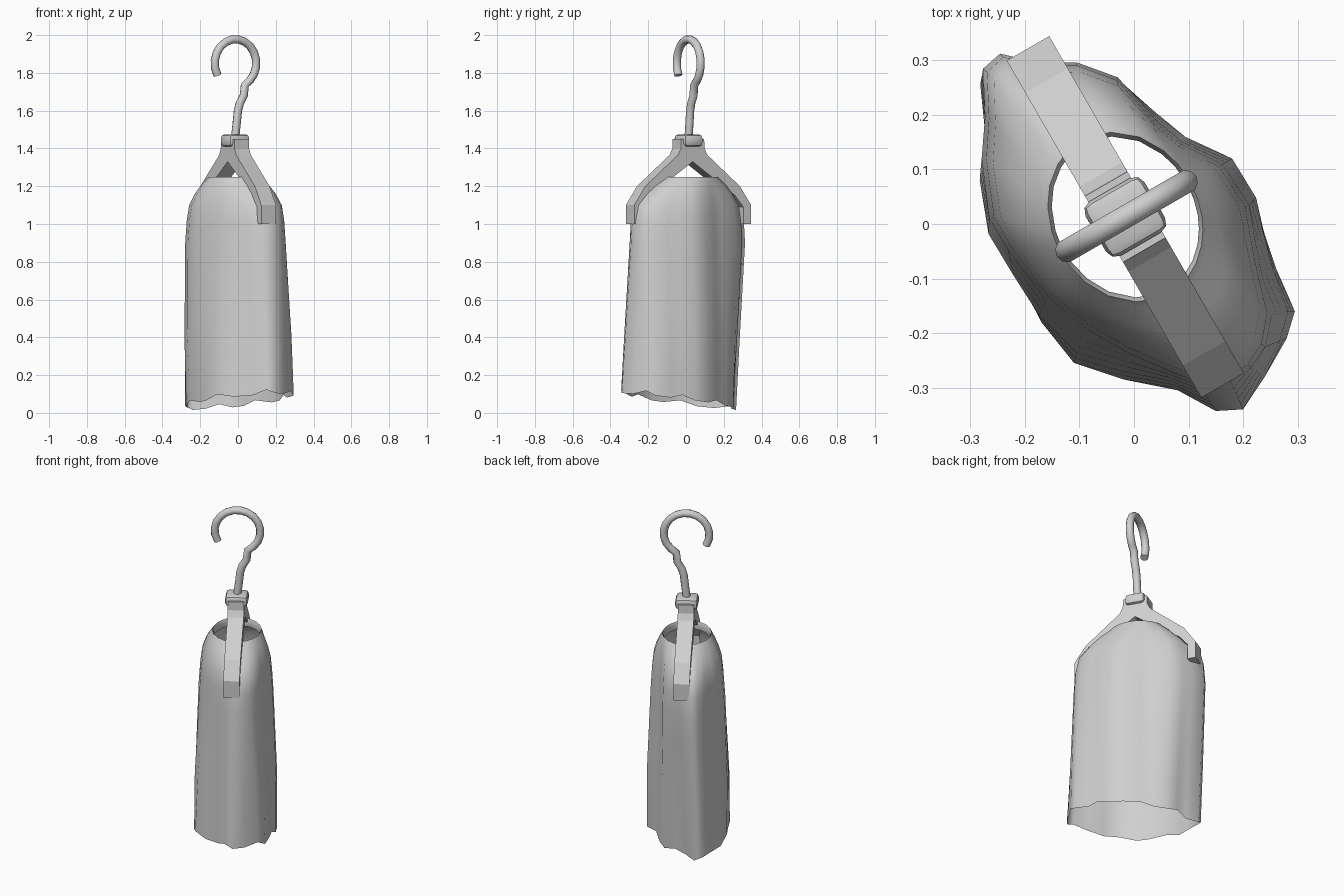
import bpy, bmesh, math
from mathutils import Vector

cube = bpy.data.objects.get("Cube")
if cube:
    bpy.data.objects.remove(cube)

grey = bpy.data.materials.new("light grey")
grey.use_nodes = True
grey.diffuse_color = (0.63, 0.63, 0.63, 1)
grey.node_tree.nodes["Principled BSDF"].inputs["Base Color"].default_value = grey.diffuse_color

# Turned frame: U runs along the hanger bar, V across it
U = Vector((0.5, -0.866, 0))
V = Vector((0.866, 0.5, 0))
C = Vector((-0.016, 0.013, 0))


def place(u, v, z):
    return C + U * u + V * v + Vector((0, 0, z))


def finish(name, bm, angle=None):
    bmesh.ops.recalc_face_normals(bm, faces=bm.faces)
    mesh = bpy.data.meshes.new(name)
    bm.to_mesh(mesh)
    bm.free()
    obj = bpy.data.objects.new(name, mesh)
    bpy.context.collection.objects.link(obj)
    mesh.materials.append(grey)
    if angle:
        bpy.ops.object.select_all(action='DESELECT')
        obj.select_set(True)
        bpy.context.view_layer.objects.active = obj
        bpy.ops.object.shade_smooth_by_angle(angle=math.radians(angle))
    return obj


def bridge(bm, rings):
    for a, b in zip(rings, rings[1:]):
        n = len(a)
        for i in range(n):
            bm.faces.new((a[i], a[(i + 1) % n], b[(i + 1) % n], b[i]))


# Cloth outlines around the chest and the hem
chest = [(.24, -.03), (.23, .045), (.18, .12), (.1, .16), (.05, .2), (-.02, .275),
         (-.1, .3), (-.17, .295), (-.25, .31), (-.285, .28), (-.285, .19), (-.295, .11),
         (-.285, 0), (-.25, -.06), (-.18, -.15), (-.1, -.21), (-.02, -.25), (.06, -.28),
         (.12, -.3), (.18, -.29), (.22, -.26), (.25, -.22), (.265, -.16), (.25, -.09)]
hem = [(.24, -.02), (.22, .05), (.18, .12), (.09, .16), (.03, .21), (-.03, .25),
       (-.1, .25), (-.17, .24), (-.24, .265), (-.28, .24), (-.265, .15), (-.275, .06),
       (-.255, -.03), (-.2, -.12), (-.17, -.18), (-.11, -.255), (-.02, -.285), (.08, -.305),
       (.15, -.343), (.2, -.34), (.24, -.28), (.28, -.21), (.295, -.16), (.26, -.08)]
chest = [Vector((x, y, 0)) for x, y in chest]
hem = [Vector((x, y, 0)) for x, y in hem]


def neck_point(p, grow):
    q = p - C
    t = math.atan2(q.dot(V) / 0.21, q.dot(U) / 0.38)
    return C + U * (0.165 * grow * math.cos(t)) + V * (0.138 * grow * math.sin(t))


def narrow(p, z):
    # The cloth grows thinner across the bar towards the shoulders
    t = min(max((z - 0.4) / 0.7, 0), 1)
    return p - V * ((p - C).dot(V) * 0.13 * t)


# Garment: rings from the scalloped hem up to the folded neck
bm = bmesh.new()
rings = []
for level in range(6):
    f = level / 5
    ring = []
    for i, (h, c) in enumerate(zip(hem, chest)):
        low = 0.062 + 0.12 * (h - C).dot(U) + 0.014 * math.cos(i * math.tau / 3)
        z = max(low, 0) * (1 - f) + 0.9 * f
        p = narrow(h.lerp(c, f), z)
        ring.append(bm.verts.new((p.x, p.y, z)))
    rings.append(ring)
for z, mix, grow in ((1.02, 0.04, 1), (1.1, 0.13, 1), (1.16, 0.4, 1), (1.205, 0.68, 1),
                     (1.238, 0.95, 1), (1.25, 1, 0.98), (1.235, 1, 0.93), (1.2, 1, 0.97)):
    ring = []
    for c in chest:
        p = narrow(c, z).lerp(neck_point(c, grow), mix)
        ring.append(bm.verts.new((p.x, p.y, z)))
    rings.append(ring)
bridge(bm, rings)
finish("garment", bm, 65)

# Hanger bar: mirrored arm profile pushed through its width
outer = [(.07, 1.45), (.072, 1.4), (.09, 1.365), (.289, 1.2), (.357, 1.1), (.357, 1.0)]
inner = [(.31, 1.0), (.31, 1.09), (.26, 1.15)]
half = outer + inner
profile = half + [(0, 1.33)] + [(-u, z) for u, z in reversed(half)]
bm = bmesh.new()
sides = [[bm.verts.new(place(u, v, z)) for u, z in profile] for v in (-0.045, 0.045)]
bridge(bm, sides)
for s in sides:
    bm.faces.new(s)
finish("hanger_bar", bm)

# Clamp block at the root of the hook
bm = bmesh.new()
bmesh.ops.create_cube(bm, size=1)
for v in bm.verts:
    v.co = place(v.co.x * 0.115, v.co.y * 0.125, 1.442 + v.co.z * 0.065)
bmesh.ops.bevel(bm, geom=bm.edges[:], offset=0.02, segments=2, profile=0.5, affect='EDGES')
finish("hook_clamp", bm, 40)

# Hook: round wire along a curled path
path = []
for k in range(15):
    a = math.radians(210 - k * 18.3)
    path.append((0.003 + 0.127 * math.cos(a), 1.851 + 0.127 * math.sin(a)))
path += [(.06, 1.735), (.054, 1.68), (.03, 1.64), (.018, 1.6), (.01, 1.53), (0, 1.45)]
bm = bmesh.new()
rings = []
for i, (v, z) in enumerate(path):
    a, b = path[max(i - 1, 0)], path[min(i + 1, len(path) - 1)]
    t = Vector((b[0] - a[0], b[1] - a[1])).normalized()
    ring = []
    for k in range(10):
        s = k * math.tau / 10
        r = 0.022 * math.cos(s)
        ring.append(bm.verts.new(place(0.022 * math.sin(s), v - t.y * r, z + t.x * r)))
    rings.append(ring)
bridge(bm, rings)
bm.faces.new(rings[0])
bm.faces.new(rings[-1])
finish("hook", bm, 50)
